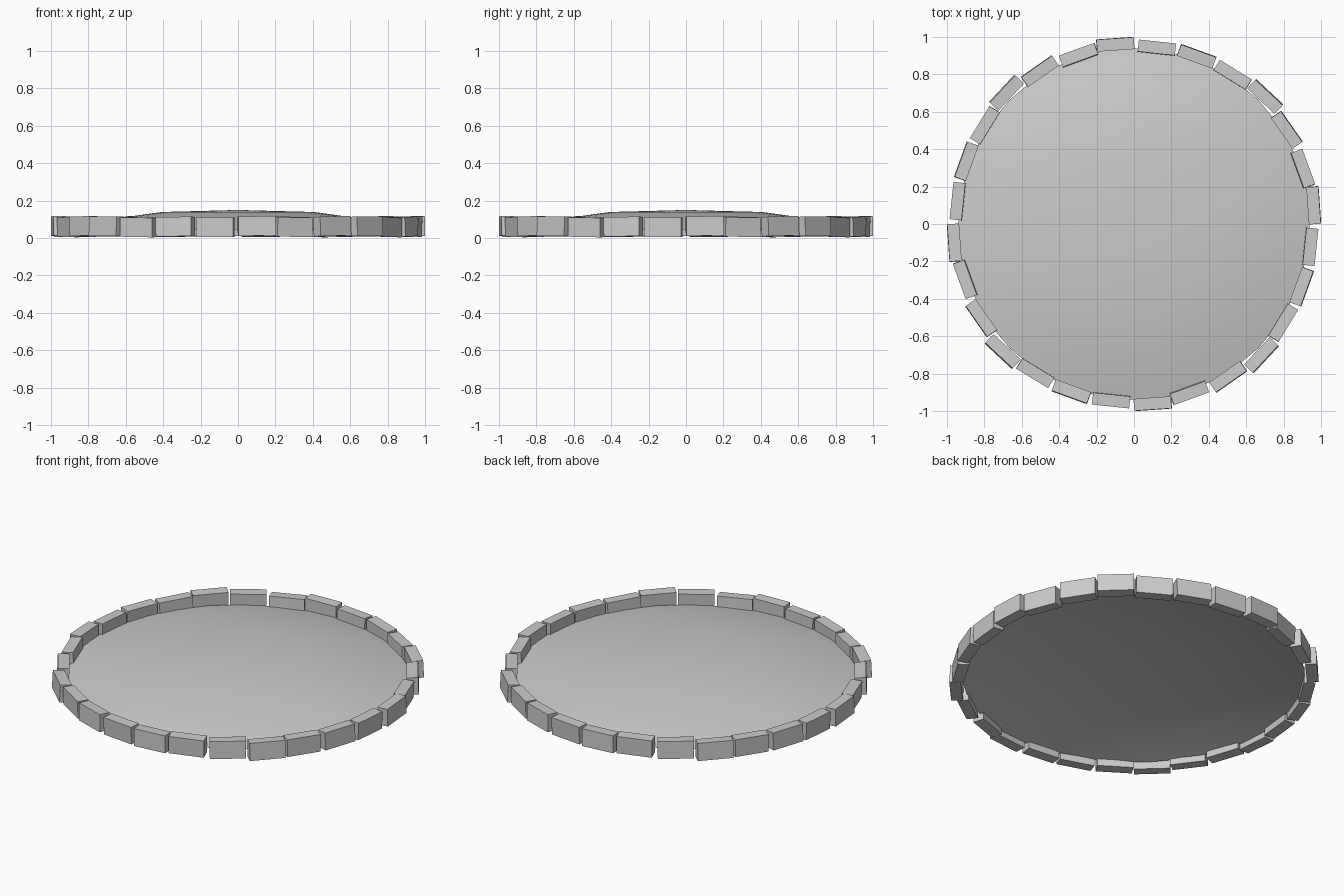
import bpy, bmesh
from math import radians, sin, cos, tau
from mathutils import Matrix, Vector

if "Cube" in bpy.data.objects:
    bpy.data.objects.remove(bpy.data.objects["Cube"])

# Shallow domed infill, open underneath
PROFILE = [(0.41, 0.139), (0.74, 0.092), (0.94, 0.045)]
SEGMENTS = 32
bm = bmesh.new()
centre = bm.verts.new((0, 0, 0.15))
rings = [[bm.verts.new((r * cos(tau * i / SEGMENTS), r * sin(tau * i / SEGMENTS), z))
          for i in range(SEGMENTS)] for r, z in PROFILE]
for i in range(SEGMENTS):
    j = (i + 1) % SEGMENTS
    bm.faces.new((centre, rings[0][i], rings[0][j]))
    for a, b in zip(rings, rings[1:]):
        bm.faces.new((a[i], b[i], b[j], a[j]))
for f in bm.faces:
    f.smooth = True
mesh = bpy.data.meshes.new("domed_infill")
bm.to_mesh(mesh)
bm.free()
bpy.context.collection.objects.link(bpy.data.objects.new("domed_infill", mesh))

# Seven uneven edging stones fill a quarter: x, y, z, yaw, roll, pitch (degrees)
STONES = [
    (-0.10, 0.961, 0.064, 4, 1, 1),
    (0.122, 0.942, 0.058, -6, -2, 0),
    (0.335, 0.897, 0.060, -20, 2, 1),
    (0.528, 0.797, 0.058, -31.5, -1, -1),
    (0.702, 0.682, 0.062, -43, 3, 0),
    (0.817, 0.504, 0.063, -55, 2, 1),
    (0.902, 0.295, 0.060, -70, -3, -1),
]


def edging_stone(name, matrix):
    bm = bmesh.new()
    bmesh.ops.create_cube(bm, size=1, matrix=matrix @ Matrix.Diagonal((0.2, 0.064, 0.104, 1)))
    mesh = bpy.data.meshes.new(name)
    bm.to_mesh(mesh)
    bm.free()
    bpy.context.collection.objects.link(bpy.data.objects.new(name, mesh))


# Repeat the quarter four times around the rim
for q in range(4):
    turn = Matrix.Rotation(-q * tau / 4, 4, 'Z')
    for k, (x, y, z, yaw, roll, pitch) in enumerate(STONES):
        place = (Matrix.Translation(Vector((x, y, z)))
                 @ Matrix.Rotation(radians(yaw), 4, 'Z')
                 @ Matrix.Rotation(radians(roll), 4, 'X')
                 @ Matrix.Rotation(radians(pitch), 4, 'Y'))
        edging_stone(f"edging_stone_{q * 7 + k + 1}", turn @ place)
